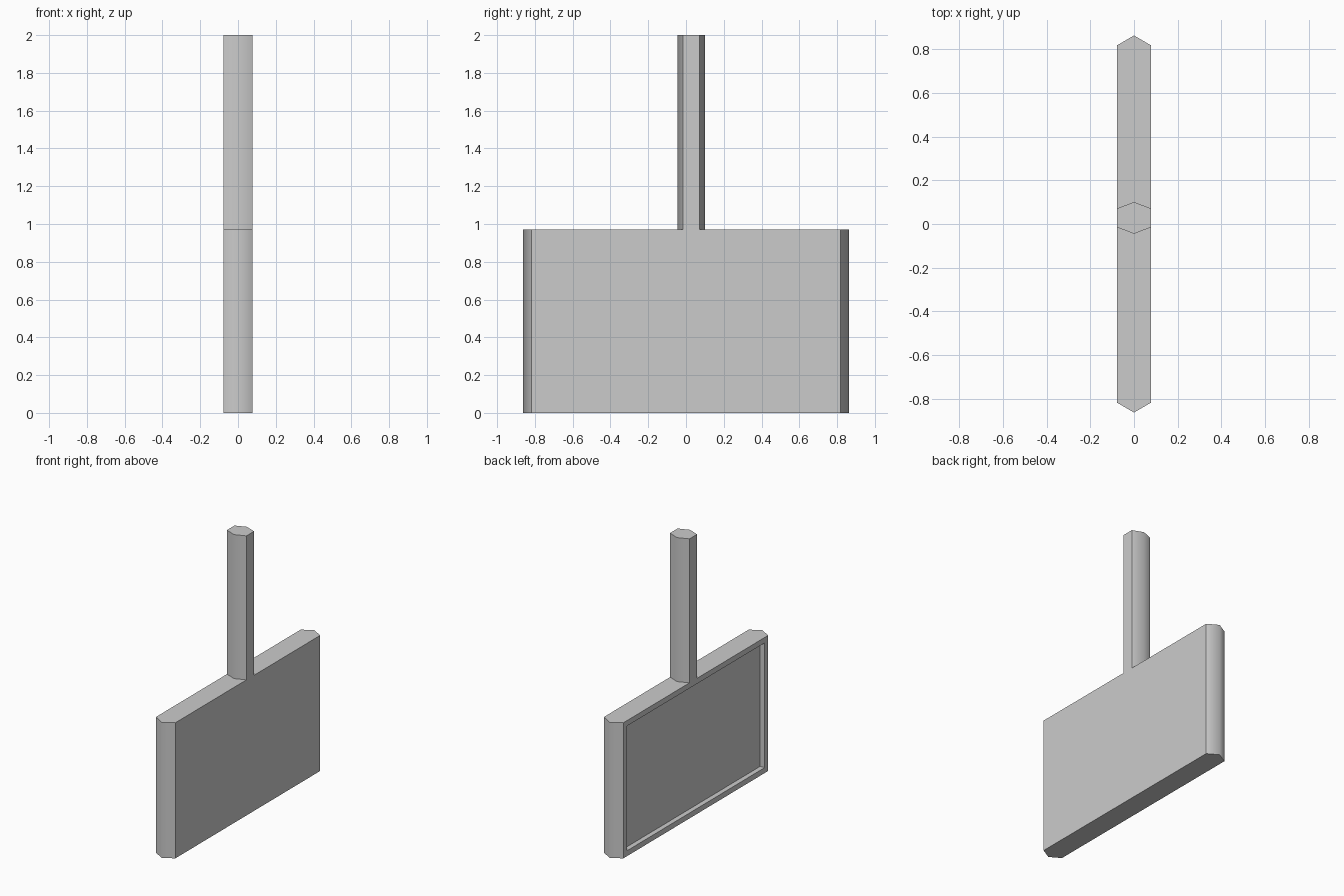
import bpy, bmesh
from mathutils import Vector

if "Cube" in bpy.data.objects:
    bpy.data.objects.remove(bpy.data.objects["Cube"])

HALF_X = 0.077  # half thickness shared by both parts


def pointed_prism(name, y_mid, y_corner, y_tip, z0, z1, recess=None):
    """Six-sided prism with a softened pointed ridge at both y ends."""
    bm = bmesh.new()
    outline = [(HALF_X, -y_corner), (HALF_X, y_corner), (0, y_tip),
               (-HALF_X, y_corner), (-HALF_X, -y_corner), (0, -y_tip)]
    base = bm.faces.new([bm.verts.new((x, y + y_mid, z0)) for x, y in outline])
    top = bmesh.ops.extrude_face_region(bm, geom=[base], use_keep_orig=True)["geom"]
    bmesh.ops.translate(bm, vec=Vector((0, 0, z1 - z0)),
                        verts=[g for g in top if isinstance(g, bmesh.types.BMVert)])
    bmesh.ops.recalc_face_normals(bm, faces=bm.faces)
    bm.normal_update()

    # Framed recess on the -x side
    if recess:
        border, depth = recess
        panel = min(bm.faces, key=lambda f: f.normal.x)
        bmesh.ops.inset_region(bm, faces=[panel], thickness=border)
        bmesh.ops.inset_region(bm, faces=[panel], thickness=0, depth=-depth)

    # Only the vertical ridge at each pointed end is smooth
    for f in bm.faces:
        f.smooth = True
    for e in bm.edges:
        a, b = (v.co for v in e.verts)
        e.smooth = abs(a.x) < 1e-5 and abs(b.x) < 1e-5 and abs(a.y - b.y) < 1e-5

    mesh = bpy.data.meshes.new(name)
    bm.to_mesh(mesh)
    bm.free()
    obj = bpy.data.objects.new(name, mesh)
    bpy.context.collection.objects.link(obj)
    return obj


# Wide board with a framed back, and the post standing on it
pointed_prism("board", 0, 0.818, 0.863, 0, 0.97, recess=(0.055, 0.035))
pointed_prism("post", 0.028, 0.043, 0.073, 0.97, 2.0)
